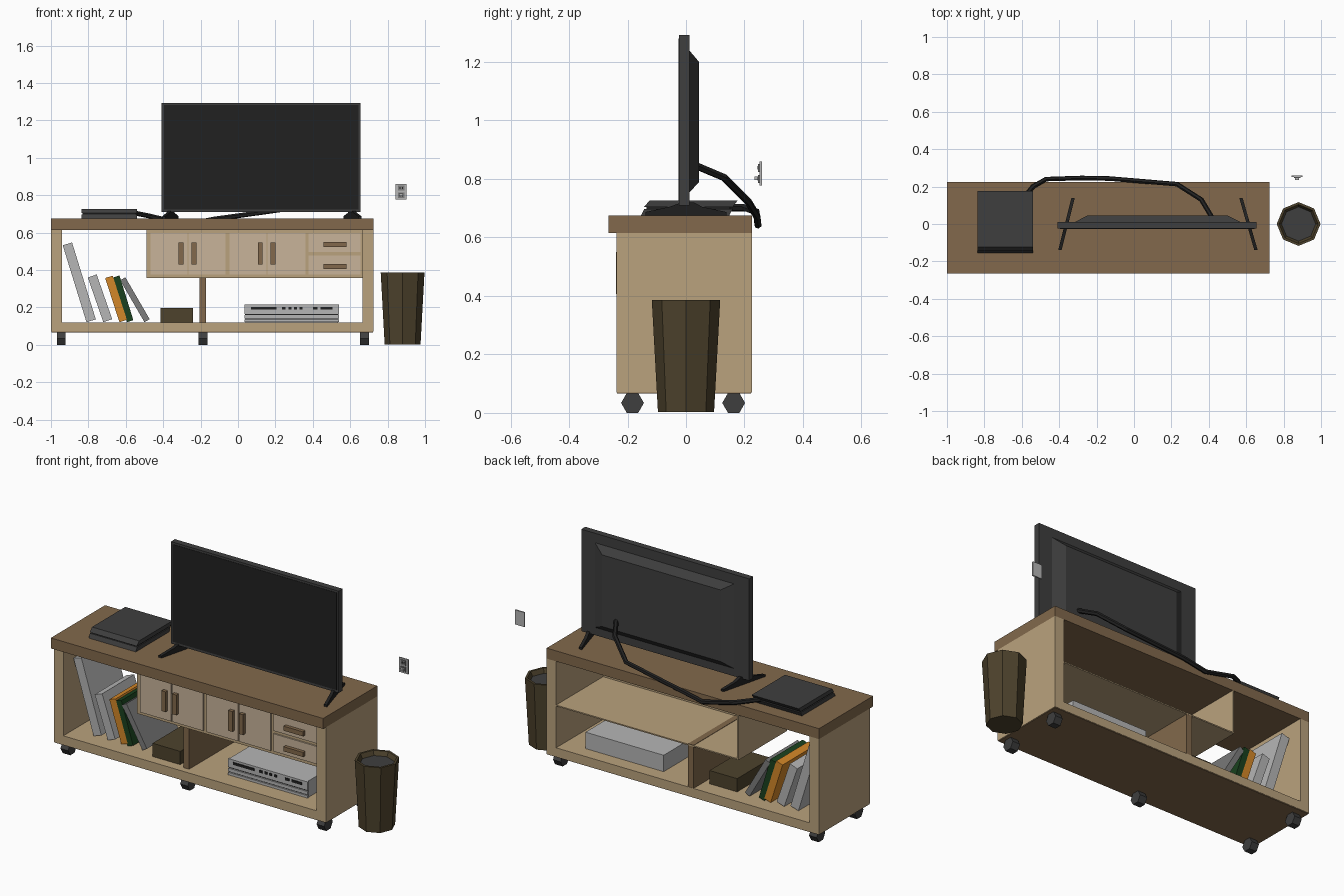
import bpy, bmesh, math
from mathutils import Vector

if "Cube" in bpy.data.objects:
    bpy.data.objects.remove(bpy.data.objects["Cube"])


def mat(name, r, g, b):
    m = bpy.data.materials.new(name)
    lin = [(c / 255 / 12.92 if c < 11 else ((c / 255 + 0.055) / 1.055) ** 2.4) for c in (r, g, b)]
    m.diffuse_color = (*lin, 1)
    m.use_nodes = True
    m.node_tree.nodes["Principled BSDF"].inputs["Base Color"].default_value = m.diffuse_color
    return m


BROWN = mat("brown_wood", 130, 105, 76)
TAN = mat("tan_wood", 186, 162, 125)
DOOR = mat("pale_door", 200, 180, 154)
DARK = mat("dark_grey", 62, 62, 62)
BLACK = mat("black", 33, 33, 33)
LIGHT = mat("light_grey", 182, 182, 182)
MID = mat("mid_grey", 125, 125, 125)
ORANGE = mat("orange", 212, 135, 40)
GREEN = mat("green", 25, 65, 30)
OLIVE = mat("olive_brown", 77, 66, 44)


def finish(name, bm, material):
    bmesh.ops.recalc_face_normals(bm, faces=bm.faces)
    me = bpy.data.meshes.new(name)
    bm.to_mesh(me)
    bm.free()
    me.materials.append(material)
    ob = bpy.data.objects.new(name, me)
    bpy.context.collection.objects.link(ob)
    return ob


def loft(name, rings, material):
    """Join equally long rings of points and cap both ends."""
    bm = bmesh.new()
    loops = [[bm.verts.new(p) for p in r] for r in rings]
    n = len(loops[0])
    for a, b in zip(loops, loops[1:]):
        for i in range(n):
            bm.faces.new((a[i], a[(i + 1) % n], b[(i + 1) % n], b[i]))
    bm.faces.new(loops[0])
    bm.faces.new(loops[-1])
    return finish(name, bm, material)


def box(name, x, y, z, material):
    ring = [(x[0], z[0]), (x[1], z[0]), (x[1], z[1]), (x[0], z[1])]
    return loft(name, [[(a, yy, c) for a, c in ring] for yy in y], material)


def prism_x(name, x, yz, material):
    return loft(name, [[(xx, a, b) for a, b in yz] for xx in x], material)


def polygon(cx, cy, r, z, n):
    return [(cx + r * math.cos(2 * math.pi * i / n), cy + r * math.sin(2 * math.pi * i / n), z) for i in range(n)]


# Stand carcass
Y = (-0.238, 0.225)
box("stand_top", (-1, 0.725), (-0.265, 0.225), (0.615, 0.675), BROWN)
box("left_panel", (-1, -0.94), Y, (0.07, 0.615), TAN)
box("right_panel", (0.665, 0.725), Y, (0.07, 0.615), TAN)
box("base_panel", (-0.94, 0.665), Y, (0.07, 0.12), TAN)
box("base_underside", (-0.998, 0.723), (-0.236, 0.223), (0.066, 0.0705), BROWN)
box("divider", (-0.205, -0.17), (-0.2, 0.224), (0.12, 0.367), BROWN)

# Hanging cabinet, open at the back
box("cabinet_shelf", (-0.49, 0.665), (-0.21, 0.225), (0.358, 0.365), TAN)
box("cabinet_side", (-0.49, -0.482), (-0.21, 0.225), (0.358, 0.615), TAN)
box("cabinet_front", (-0.49, 0.665), (-0.212, -0.2), (0.358, 0.615), TAN)
for i, x in enumerate([(-0.468, -0.27), (-0.264, -0.067), (-0.045, 0.153), (0.159, 0.361)]):
    box(f"door_{i}", x, (-0.22, -0.211), (0.375, 0.597), DOOR)
    hx = x[1] - 0.034 if i % 2 == 0 else x[0] + 0.028
    box(f"door_handle_{i}", (hx - 0.013, hx + 0.013), (-0.24, -0.219), (0.43, 0.546), BROWN)
for i, z in enumerate([(0.377, 0.478), (0.495, 0.596)]):
    box(f"drawer_{i}", (0.378, 0.655), (-0.22, -0.211), z, DOOR)
    hz = z[0] + 0.042
    box(f"drawer_handle_{i}", (0.457, 0.58), (-0.24, -0.219), (hz - 0.013, hz + 0.013), BROWN)

# Hexagonal casters, one in the middle at the front only
for i, (x, y) in enumerate([(-0.945, -0.183), (-0.945, 0.163), (-0.187, -0.183), (0.677, -0.183), (0.677, 0.163)]):
    prof = [(y + a, 0.034 + b) for a, b, _ in polygon(0, 0, 0.039, 0, 6)]
    prism_x(f"caster_{i}", (x - 0.024, x + 0.024), prof, DARK)

# Television: panel, screen, raised back and two splayed feet
box("tv_panel", (-0.408, 0.655), (-0.024, 0.012), (0.71, 1.293), DARK)
box("tv_screen", (-0.396, 0.643), (-0.026, -0.022), (0.724, 1.281), BLACK)


def rect(x0, x1, y, z0, z1):
    return [(x0, y, z0), (x1, y, z0), (x1, y, z1), (x0, y, z1)]


loft("tv_back", [rect(-0.315, 0.57, 0.011, 0.753, 1.24), rect(-0.25, 0.5, 0.045, 0.79, 1.2)], DARK)
for name, a, b in [("left_foot", (-0.396, -0.139), (-0.326, 0.138)), ("right_foot", (0.652, -0.139), (0.572, 0.138))]:
    rings = []
    for t, h in [(0, 0.012), (0.3, 0.03), (0.45, 0.045), (0.6, 0.045), (0.7, 0.03), (1, 0.012)]:
        x, y = a[0] + (b[0] - a[0]) * t, a[1] + (b[1] - a[1]) * t
        rings.append(rect(x - 0.009, x + 0.009, y, 0.675, 0.675 + h))
    loft(name, rings, BLACK)

# Game box in two slanted layers with a black gap between
prism_x("console_lower", (-0.838, -0.54), [(-0.154, 0.675), (-0.142, 0.698), (0.16, 0.698), (0.148, 0.675)], DARK)
prism_x("console_gap", (-0.832, -0.546), [(-0.135, 0.697), (-0.135, 0.705), (0.15, 0.705), (0.15, 0.697)], BLACK)
prism_x("console_upper", (-0.838, -0.54), [(-0.144, 0.704), (-0.124, 0.727), (0.177, 0.727), (0.16, 0.704)], DARK)

# Cable from the television to the game box
pts = [(0.417, 0.035, 0.845), (0.36, 0.13, 0.805), (0.23, 0.213, 0.722), (-0.13, 0.243, 0.672), (-0.28, 0.246, 0.643),
       (-0.47, 0.24, 0.688), (-0.54, 0.2, 0.702), (-0.58, 0.15, 0.702)]
cu = bpy.data.curves.new("cable", "CURVE")
cu.dimensions = "3D"
cu.bevel_depth = 0.013
cu.bevel_resolution = 1
cu.use_fill_caps = True
sp = cu.splines.new("POLY")
sp.points.add(len(pts) - 1)
for p, co in zip(sp.points, pts):
    p.co = (*co, 1)
sp.use_smooth = False
cu.materials.append(BLACK)
bpy.context.collection.objects.link(bpy.data.objects.new("cable", cu))

# Leaning books: bottom-left x, top-left x, spine width, top height
books = [(-0.81, -0.937, 0.052, 0.532, LIGHT), (-0.72, -0.803, 0.05, 0.36, LIGHT), (-0.634, -0.71, 0.042, 0.357, ORANGE),
         (-0.594, -0.668, 0.036, 0.36, GREEN), (-0.5, -0.63, 0.032, 0.345, MID)]
for i, (xb, xt, w, zt, m) in enumerate(books):
    d = Vector((xt - xb, zt - 0.121)).normalized()
    nx, nz = d.y * w, -d.x * w
    lift = 0.121
    ring = [(xb, lift), (xb + nx, lift + nz), (xt + nx, zt + nz), (xt, zt)]
    loft(f"book_{i}", [[(a, y, c) for a, c in ring] for y in (-0.15, 0.14)], m)

# Storage box and disc player
box("storage_box", (-0.415, -0.24), (-0.18, 0.13), (0.12, 0.196), OLIVE)
box("player_body", (0.04, 0.535), (-0.132, 0.145), (0.12, 0.214), LIGHT)
for i, z in enumerate([(0.122, 0.136), (0.141, 0.16), (0.166, 0.215)]):
    box(f"player_face_{i}", (0.036, 0.54), (-0.142, -0.131), z, LIGHT)
box("player_groove", (0.038, 0.538), (-0.134, -0.13), (0.13, 0.2), BLACK)
for i, (x0, x1) in enumerate([(0.07, 0.205), (0.235, 0.255), (0.27, 0.285), (0.3, 0.315), (0.33, 0.345), (0.4, 0.425), (0.44, 0.505)]):
    box(f"player_control_{i}", (x0, x1), (-0.146, -0.141), (0.189, 0.203), BLACK)

# Octagonal bin with a recessed liner
bx = 0.88
loft("bin", [polygon(bx, 0, 0.09, 0.358, 8), polygon(bx, 0, 0.104, 0.386, 8), polygon(bx, 0, 0.117, 0.386, 8),
             polygon(bx, 0, 0.096, 0.003, 8)], OLIVE)
loft("bin_liner", [polygon(bx, 0, 0.092, 0.356, 8), polygon(bx, 0, 0.093, 0.361, 8)], DARK)

# Wall socket with plug
box("socket_plate", (0.842, 0.902), (0.252, 0.26), (0.777, 0.86), LIGHT)
for i, z in enumerate((0.8, 0.838)):
    box(f"socket_{i}", (0.855, 0.889), (0.247, 0.253), (z - 0.014, z + 0.014), MID)
    for j, x in enumerate((0.863, 0.877)):
        box(f"socket_slot_{i}_{j}", (x, x + 0.005), (0.245, 0.248), (z - 0.006, z + 0.006), BLACK)
box("plug", (0.862, 0.882), (0.234, 0.248), (0.796, 0.808), LIGHT)
